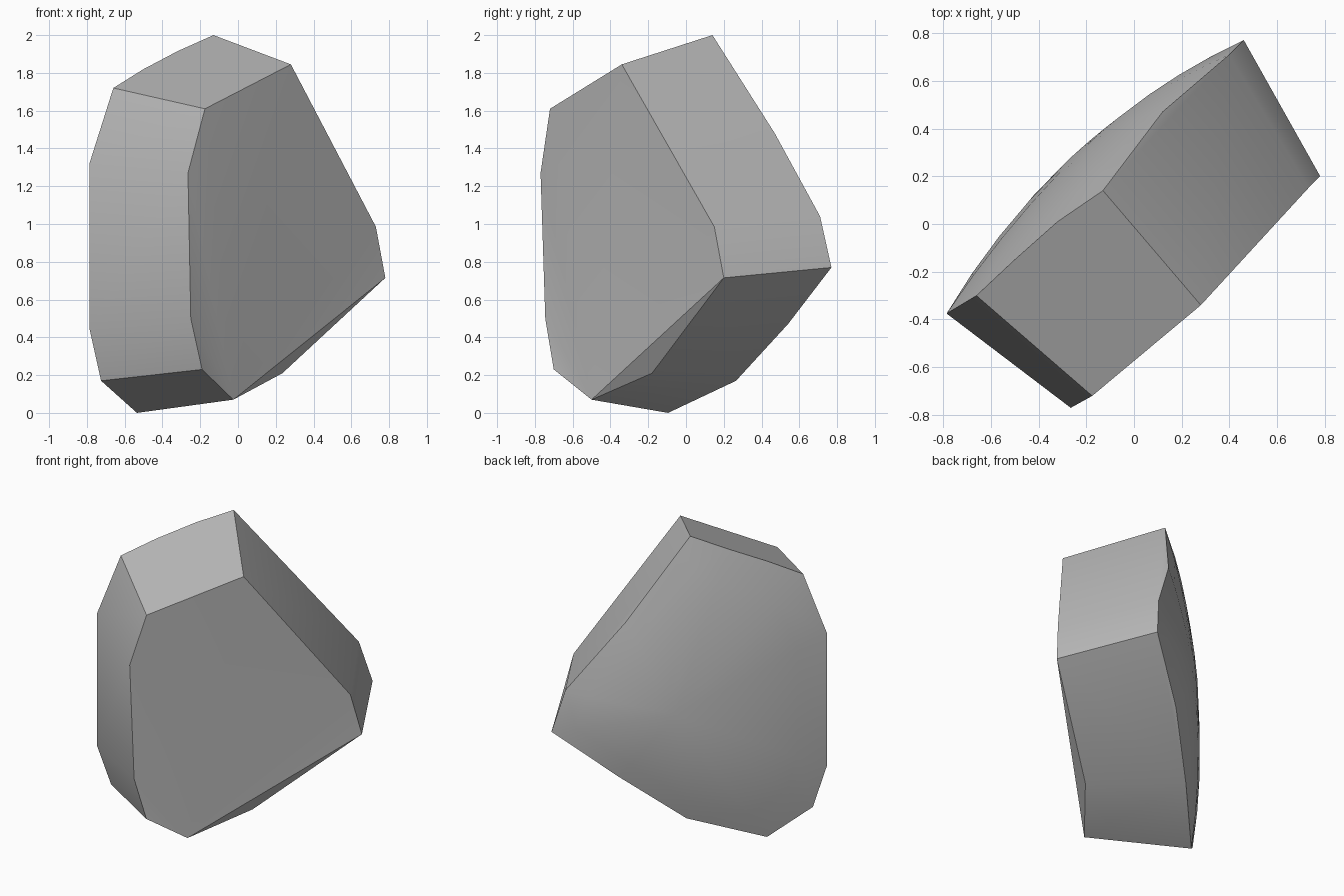
import bpy
import bmesh
from mathutils import Vector

default_cube = bpy.data.objects.get("Cube")
if default_cube:
    bpy.data.objects.remove(default_cube, do_unlink=True)


def make_material(name, colour):
    material = bpy.data.materials.new(name)
    material.use_nodes = True
    material.diffuse_color = colour
    for node in material.node_tree.nodes:
        if node.type == "BSDF_PRINCIPLED":
            node.inputs["Base Color"].default_value = colour
    return material


# Ribs around the slab: front corner, back corner, then points that bow
# the back edge on its way to the next rib
ribs = [
    ((-.175, -.72, 1.61), (-.66, -.30, 1.72), [(-.50, -.15, 1.82), (-.32, .01, 1.915)]),
    ((.28, -.34, 1.845), (-.13, .14, 2), [(.12, .47, 1.48)]),
    ((.73, .15, .985), (.40, .71, 1.04), []),
    ((.78, .20, .715), (.46, .77, .77), [(.12, .54, .47)]),
    ((.235, -.18, .21), (-.19, .265, .17), []),
    ((-.025, -.50, .07), (-.535, -.095, 0), []),
    ((-.19, -.70, .23), (-.725, -.31, .17), []),
    ((-.25, -.745, .50), (-.785, -.375, .44), []),
    ((-.265, -.77, 1.27), (-.785, -.375, 1.325), []),
]
outward = Vector((-.663, .746, .063))   # direction the back bulges
crown = Vector((-.17, .356, .9))        # highest point of the bulge

bm = bmesh.new()
front = [bm.verts.new(rib[0]) for rib in ribs]
back_runs = [[bm.verts.new(p) for p in [rib[1]] + rib[2]] for rib in ribs]
rim = [vert for run in back_runs for vert in run]
count = len(ribs)

# Front face, fanned from the lowest corner
fan = front[5:] + front[:5]
for a, b in zip(fan[1:], fan[2:]):
    bm.faces.new((fan[0], a, b))

# Broken sides between neighbouring ribs
for i in range(count):
    j = (i + 1) % count
    chain = back_runs[i] + [back_runs[j][0]]
    bm.faces.new([front[j], front[i]] + chain)

# Domed back: shrinking rings that follow a shallow paraboloid
outer = rim
for t in (.8, .6, .4, .2):
    ring = []
    for vert in rim:
        sag = (crown - vert.co).dot(outward)
        ring.append(bm.verts.new(crown.lerp(vert.co, t) + outward * sag * (t - t * t)))
    for i in range(len(rim)):
        j = (i + 1) % len(rim)
        bm.faces.new((outer[i], outer[j], ring[j], ring[i]))
    outer = ring
tip = bm.verts.new(crown)
for i in range(len(outer)):
    bm.faces.new((outer[i], outer[(i + 1) % len(outer)], tip))

bmesh.ops.recalc_face_normals(bm, faces=bm.faces)
mesh = bpy.data.meshes.new("rock_slab")
bm.to_mesh(mesh)
bm.free()

rock = bpy.data.objects.new("rock_slab", mesh)
bpy.context.collection.objects.link(rock)
mesh.materials.append(make_material("stone grey", (.5, .5, .5, 1)))

# Smooth shading with crisp broken edges
bpy.ops.object.select_all(action="DESELECT")
rock.select_set(True)
bpy.context.view_layer.objects.active = rock
bpy.ops.object.shade_smooth_by_angle(angle=.52)
